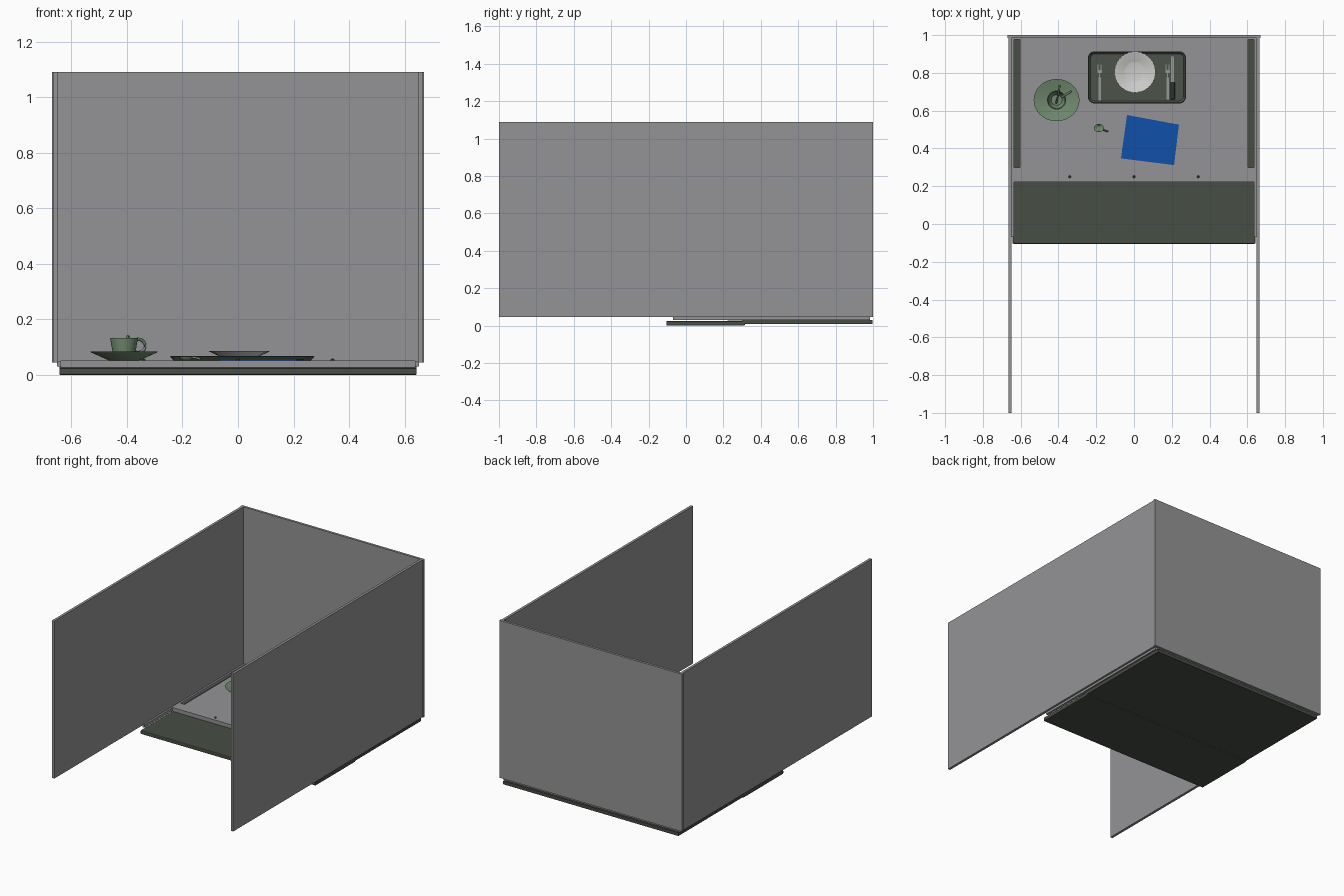
import bpy, bmesh, math
from mathutils import Vector, Matrix

if "Cube" in bpy.data.objects:
    bpy.data.objects.remove(bpy.data.objects["Cube"])


def mat(name, r, g, b):
    m = bpy.data.materials.new(name)
    lin = lambda c: ((c / 255 + 0.055) / 1.055) ** 2.4 if c > 10 else c / 255 / 12.92
    m.diffuse_color = (lin(r), lin(g), lin(b), 1)
    m.use_nodes = True
    m.node_tree.nodes["Principled BSDF"].inputs["Base Color"].default_value = m.diffuse_color
    return m


GREY = mat("panel grey", 148, 148, 150)
DARK = mat("dark green", 71, 77, 68)
TRAYC = mat("tray green", 76, 84, 74)
GREEN = mat("ceramic green", 112, 137, 110)
WHITE = mat("plate white", 205, 205, 203)
METAL = mat("cutlery metal", 150, 152, 150)
BLACK = mat("knife handle black", 45, 47, 46)
BLUE = mat("napkin blue", 16, 80, 168)


def finish(name, bm, m, smooth=False):
    bmesh.ops.recalc_face_normals(bm, faces=bm.faces)
    me = bpy.data.meshes.new(name)
    bm.to_mesh(me)
    bm.free()
    me.materials.append(m)
    o = bpy.data.objects.new(name, me)
    bpy.context.collection.objects.link(o)
    if smooth:
        bpy.ops.object.select_all(action='DESELECT')
        o.select_set(True)
        bpy.context.view_layer.objects.active = o
        bpy.ops.object.shade_smooth_by_angle(angle=math.radians(40))
    return o


def box(name, x, y, z, m, bevel=0):
    bm = bmesh.new()
    bmesh.ops.create_cube(bm, size=1)
    for v in bm.verts:
        v.co = Vector([(a + b) / 2 + c * (b - a) for (a, b), c in zip((x, y, z), v.co)])
    if bevel:
        bmesh.ops.bevel(bm, geom=bm.edges[:], offset=bevel, segments=2, affect='EDGES', profile=0.5)
    return finish(name, bm, m)


def prism(name, pts, z0, z1, m):
    bm = bmesh.new()
    f = bm.faces.new([bm.verts.new((x, y, z0)) for x, y in pts])
    r = bmesh.ops.extrude_face_region(bm, geom=[f])
    for v in r['geom']:
        if isinstance(v, bmesh.types.BMVert):
            v.co.z = z1
    return finish(name, bm, m)


def lathe(name, profile, centre, m, n=48, sx=1, sy=1, flute=0):
    bm = bmesh.new()
    rings = []
    for r, z in profile:
        ring = []
        for i in range(n):
            a = 2 * math.pi * i / n
            k = r * (1 + (flute * (i % 2) if r > 0.09 else 0))
            ring.append(bm.verts.new((centre[0] + k * sx * math.cos(a), centre[1] + k * sy * math.sin(a), z)))
        rings.append(ring)
    for a, b in zip(rings, rings[1:]):
        for i in range(n):
            j = (i + 1) % n
            bm.faces.new((a[i], a[j], b[j], b[i]))
    bm.faces.new(rings[0])
    bm.faces.new(rings[-1])
    return finish(name, bm, m, True)


def tube(name, pts, r, m, n=10):
    bm = bmesh.new()
    pts = [Vector(p) for p in pts]
    rings = []
    for i, p in enumerate(pts):
        t = pts[min(i + 1, len(pts) - 1)] - pts[max(i - 1, 0)]
        q = t.to_track_quat('Z', 'Y')
        rings.append([bm.verts.new(p + q @ Vector((r * math.cos(2 * math.pi * k / n), r * math.sin(2 * math.pi * k / n), 0)))
                      for k in range(n)])
    for a, b in zip(rings, rings[1:]):
        for i in range(n):
            bm.faces.new((a[i], a[(i + 1) % n], b[(i + 1) % n], b[i]))
    bm.faces.new(rings[0])
    bm.faces.new(rings[-1])
    return finish(name, bm, m, True)


# Upright screens
box("back_screen", (-.67, .67), (.984, 1), (.045, 1.09), GREY)
for s, side in ((-1, "left"), (1, "right")):
    xs = lambda a, b: tuple(sorted((s * a, s * b)))
    box(side + "_screen", xs(.648, .665), (-1, .984), (.045, 1.09), GREY)
    # Slide rail and the strip outside the slot
    box(side + "_rail", xs(.636, .652), (-.07, .984), (.03, .05), GREY)
    box(side + "_slot_front", xs(.603, .636), (.222, .30), (.028, .053), GREY)
    box(side + "_slot_back", xs(.603, .636), (.977, .984), (.028, .053), GREY)

# Table top and sliding leaf
box("table_top", (-.603, .603), (.222, .984), (.028, .053), GREY)
box("base_slab", (-.643, .643), (.30, .998), (.008, .03), DARK)
box("sliding_leaf", (-.643, .643), (-.105, .315), (0, .025), DARK, .005)
for i, x in enumerate((-.34, 0, .34)):
    lathe("pin_%d" % (i + 1), [(.007, .05), (.007, .056), (.004, .059)], (x, .25), DARK, 12)

# Serving tray: rounded slab with raised rim
def rounded(x0, x1, y0, y1, r):
    out = []
    for cx, cy, a0 in ((x1 - r, y1 - r, 0), (x0 + r, y1 - r, 90), (x0 + r, y0 + r, 180), (x1 - r, y0 + r, 270)):
        out += [(cx + r * math.cos(math.radians(a0 + t)), cy + r * math.sin(math.radians(a0 + t))) for t in range(0, 91, 15)]
    return out


bm = bmesh.new()
loops = []
for inset, z in ((.012, .053), (0, .066), (.004, .068), (.014, .058)):
    loops.append([bm.verts.new((x, y, z)) for x, y in
                  rounded(-.244 + inset, .275 - inset, .638 + inset, .914 - inset, .035 - inset)])
for a, b in zip(loops, loops[1:]):
    for i in range(len(a)):
        j = (i + 1) % len(a)
        bm.faces.new((a[i], a[j], b[j], b[i]))
bm.faces.new(loops[0])
bm.faces.new(loops[-1])
finish("serving_tray", bm, TRAYC)

# Plate with fluted rim
lathe("plate", [(.05, .058), (.06, .062), (.105, .084), (.108, .087), (.102, .086), (.06, .068), (.048, .065)],
      (.005, .804), WHITE, 64, flute=.025)

# Saucer, cup, handle
C = (-.41, .656)
lathe("saucer", [(.055, .053), (.065, .057), (.118, .081), (.121, .084), (.114, .083), (.06, .065), (.045, .064)],
      C, GREEN, sy=.92)
lathe("cup", [(.032, .062), (.038, .068), (.042, .085), (.049, .128), (.05, .134), (.046, .133), (.039, .088), (.028, .074)],
      C, GREEN)
d = Vector((.86, .51, 0))
tube("cup_handle", [Vector((*C, .105)) + d * (.058 - .03 * math.cos(math.radians(t))) +
                    Vector((0, 0, .024 * math.sin(math.radians(t)))) for t in range(30, 331, 20)], .006, GREEN)
tube("teaspoon", [(-.412, .64, .08), (-.402, .68, .12), (-.397, .705, .139), (-.394, .735, .138)], .005, GREEN)


# Spoon bowl lying on the table
lathe("small_spoon_bowl", [(.012, .053), (.022, .058), (.026, .066), (.023, .066), (.012, .058)], (-.186, .508), GREEN, 24, sy=.85)
tube("small_spoon_handle", [(-.165, .5, .064), (-.15, .493, .062), (-.135, .49, .057)], .004, GREEN)

# Cutlery
def fork(name, x, y0, y1):
    box(name + "_handle", (x - .006, x + .006), (y0, y1 - .07), (.059, .063), METAL)
    box(name + "_neck", (x - .003, x + .003), (y1 - .07, y1 - .045), (.06, .064), METAL)
    box(name + "_head", (x - .012, x + .012), (y1 - .045, y1 - .03), (.06, .065), METAL)
    for k in range(4):
        c = x - .0105 + k * .007
        box("%s_tine_%d" % (name, k + 1), (c - .0015, c + .0015), (y1 - .03, y1), (.061, .065), METAL)


fork("left_fork", -.182, .655, .845)
fork("right_fork", .178, .66, .845)
prism("knife_blade", [(.195, .75), (.213, .75), (.213, .875), (.207, .89), (.195, .885)], .06, .064, METAL)
box("knife_handle", (.192, .216), (.66, .752), (.058, .069), BLACK, .003)

# Napkin
prism("napkin", [(-.069, .347), (.212, .312), (.238, .526), (-.037, .577)], .053, .058, BLUE)
